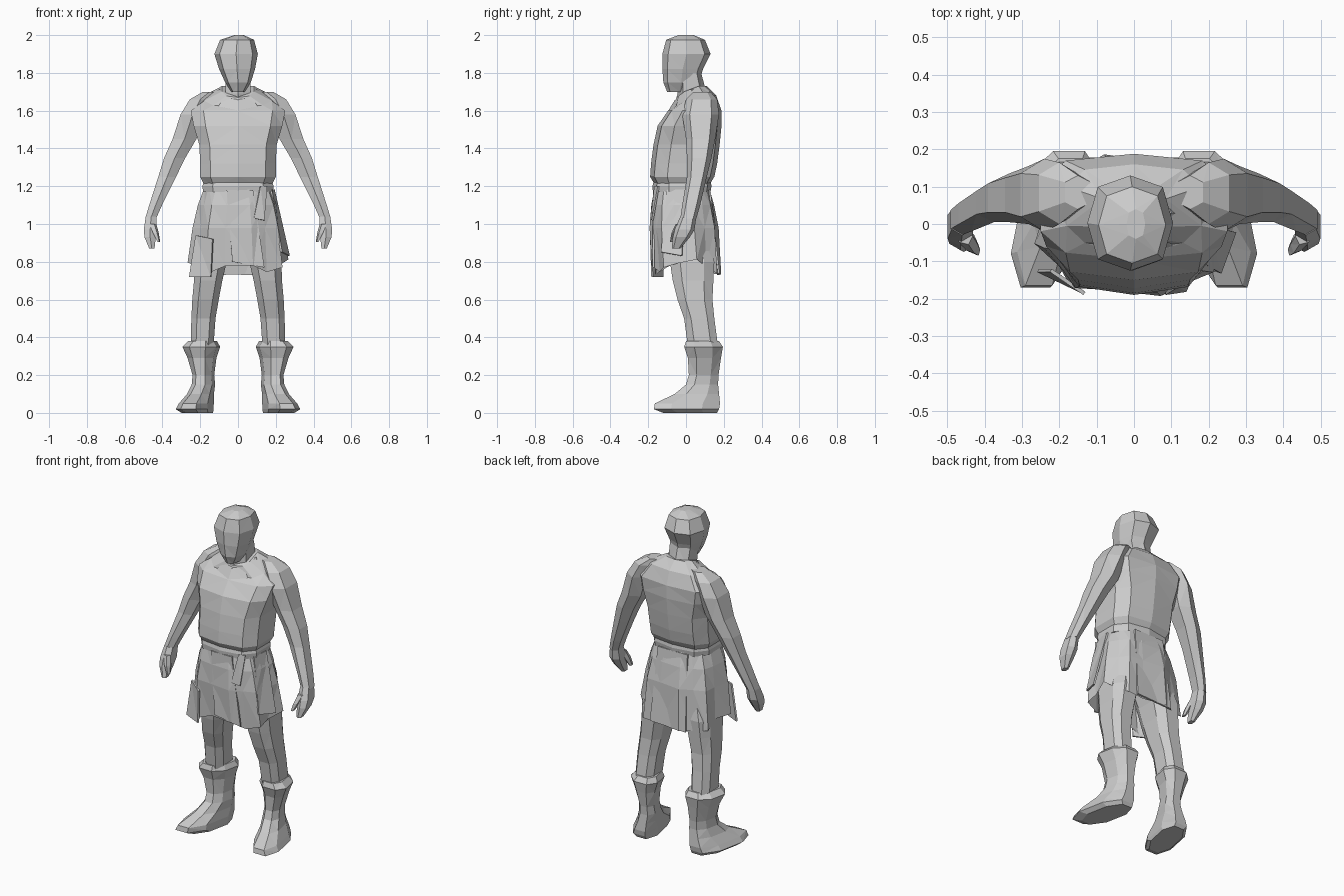
import bpy, bmesh, random
from math import sin, cos, pi

if "Cube" in bpy.data.objects:
    bpy.data.objects.remove(bpy.data.objects["Cube"])
random.seed(4)

GREY = (0.6, 0.6, 0.6, 1)
grey = bpy.data.materials.new("plain grey")
grey.diffuse_color = GREY
grey.use_nodes = True
grey.node_tree.nodes["Principled BSDF"].inputs["Base Color"].default_value = GREY


def finish(name, bm):
    bmesh.ops.recalc_face_normals(bm, faces=bm.faces)
    bmesh.ops.triangulate(bm, faces=bm.faces)
    mesh = bpy.data.meshes.new(name)
    bm.to_mesh(mesh)
    bm.free()
    mesh.materials.append(grey)
    obj = bpy.data.objects.new(name, mesh)
    bpy.context.collection.objects.link(obj)
    return obj


def power(v, p):
    return abs(v) ** p * (1 if v > 0 else -1)


def loft(name, rings, sides=8, side=1, turn=0.5, square=0.7, shear=0, dip=None, caps=True, rough=0):
    """Rings are (z, centre x, half width, front y, back y)."""
    bm = bmesh.new()
    angles = [2 * pi * (i + turn) / sides for i in range(sides)]
    wide = max(abs(cos(a)) for a in angles) ** square
    deep = max(abs(sin(a)) for a in angles) ** square
    loops = []
    for level, (z, cx, half, front, back) in enumerate(rings):
        loop = []
        for i, a in enumerate(angles):
            x = power(cos(a), square) / wide
            y = power(sin(a), square) / deep
            grow = 1 + rough * (level / len(rings)) * (-1) ** i
            py = (front + back) / 2 + (back - front) / 2 * y * grow
            px = cx + half * x * grow - shear * (py - 0.05)
            drop = dip(level, x, y) if dip else 0
            loop.append(bm.verts.new((side * px, py, z - drop)))
        loops.append(loop)
    for low, high in zip(loops, loops[1:]):
        for i in range(sides):
            j = (i + 1) % sides
            bm.faces.new((low[i], low[j], high[j], high[i]))
    if caps:
        bm.faces.new(loops[0])
        bm.faces.new(loops[-1])
    return finish(name, bm)


def panel(name, corners):
    """A thin hanging piece of cloth."""
    bm = bmesh.new()
    bm.faces.new([bm.verts.new(c) for c in corners])
    obj = finish(name, bm)
    solid = obj.modifiers.new("thickness", "SOLIDIFY")
    solid.thickness = 0.01
    return obj


# Head and neck
loft("head", [
    (1.70, 0, .035, -.10, .03), (1.75, 0, .068, -.12, .07),
    (1.82, -.005, .095, -.125, .09), (1.9, -.01, .115, -.125, .13),
    (1.975, -.005, .09, -.105, .10), (2, .005, .025, -.04, .04)],
    turn=0, square=0.8)
loft("neck", [(1.63, 0, .03, -.06, .13), (1.69, 0, .065, -.045, .11), (1.8, 0, .068, -.04, .08)], sides=6)

# Tunic with a neckline that drops in front
loft("tunic", [
    (1.2, 0, .175, -.16, .12), (1.25, 0, .2, -.19, .15), (1.32, 0, .2, -.185, .165),
    (1.42, 0, .205, -.172, .178), (1.52, 0, .235, -.15, .188),
    (1.6, 0, .25, -.095, .188), (1.68, 0, .18, -.065, .16), (1.73, 0, .085, -.05, .11)],
    sides=10, square=0.65, dip=lambda level, x, y: 0.06 * max(0, -y) * (level > 5))

# Folded collar around the neck
loft("collar", [(1.65, 0, .15, -.1, .14), (1.715, 0, .1, -.06, .12)],
     turn=0, square=0.9, dip=lambda level, x, y: 0.06 * max(0, -y))

# Belt and pleated skirt
loft("belt", [(1.17, 0, .185, -.175, .13), (1.2, 0, .188, -.178, .135), (1.23, 0, .18, -.17, .13)], sides=10)


def hem(level, x, y):
    if level < 3:
        return 0
    return 0.12 * abs(y) - 0.05 * (y < -.9) * (abs(x) < .5) + random.uniform(-.015, .015)


loft("skirt", [
    (1.2, 0, .175, -.165, .12), (1.1, 0, .208, -.18, .145),
    (.98, 0, .23, -.185, .165), (.84, 0, .25, -.17, .175)],
    sides=16, square=0.75, dip=hem, caps=False, rough=0.09)

# Loose cloth strips over the skirt
panel("right_skirt_flap", [(-.22, -.12, .94), (-.13, -.182, .92), (-.14, -.175, .72), (-.255, -.12, .72)])
panel("front_skirt_flap", [(-.06, -.175, 1.18), (.08, -.175, 1.18), (.14, -.178, .77), (-.03, -.183, .8)])
panel("left_skirt_flap", [(.17, -.1, 1.18), (.185, 0, 1.18), (.265, -.02, .83), (.225, -.13, .85)])
panel("sash_end", [(.12, -.168, 1.2), (.155, -.15, 1.2), (.14, -.182, 1.02), (.085, -.19, 1.03)])
panel("back_skirt_flap", [(-.1, .13, 1.18), (.1, .13, 1.18), (.12, .178, .74), (-.12, .178, .73)])

# Limbs, built once for each side
for word, side in (("left", 1), ("right", -1)):
    loft(word + "_arm", [
        (1.7, .15, .035, .04, .13), (1.66, .2, .055, 0, .165), (1.58, .24, .064, -.02, .175),
        (1.45, .283, .063, 0, .155), (1.35, .335, .056, .005, .135), (1.25, .375, .047, .005, .11),
        (1.1, .436, .034, -.02, .075), (1.03, .462, .029, -.03, .055)],
        sides=6, side=side, square=0.75)
    loft(word + "_hand", [
        (1.04, .46, .028, -.03, .055), (.97, .465, .034, -.06, .045),
        (.93, .465, .03, -.07, .02), (.87, .456, .014, -.075, -.03)],
        sides=6, side=side)
    loft(word + "_thumb", [(1, .452, .02, -.055, -.01), (.95, .435, .016, -.078, -.03),
                           (.905, .42, .008, -.085, -.055)], sides=5, side=side)
    loft(word + "_leg", [
        (.95, .1, .09, -.1, .12), (.8, .145, .085, -.085, .15), (.7, .158, .075, -.07, .145),
        (.6, .172, .07, -.045, .14), (.5, .183, .064, -.01, .15), (.35, .19, .06, .01, .17)],
        side=side)
    loft(word + "_boot", [
        (.38, .195, .068, 0, .175), (.35, .203, .09, -.01, .195), (.29, .2, .068, .01, .185),
        (.2, .192, .05, .015, .172), (.15, .19, .054, 0, .17), (.1, .2, .06, -.06, .175),
        (.05, .212, .076, -.165, .18), (.02, .22, .084, -.17, .175), (0, .21, .07, -.12, .165)],
        side=side, shear=0.2, square=0.85)
